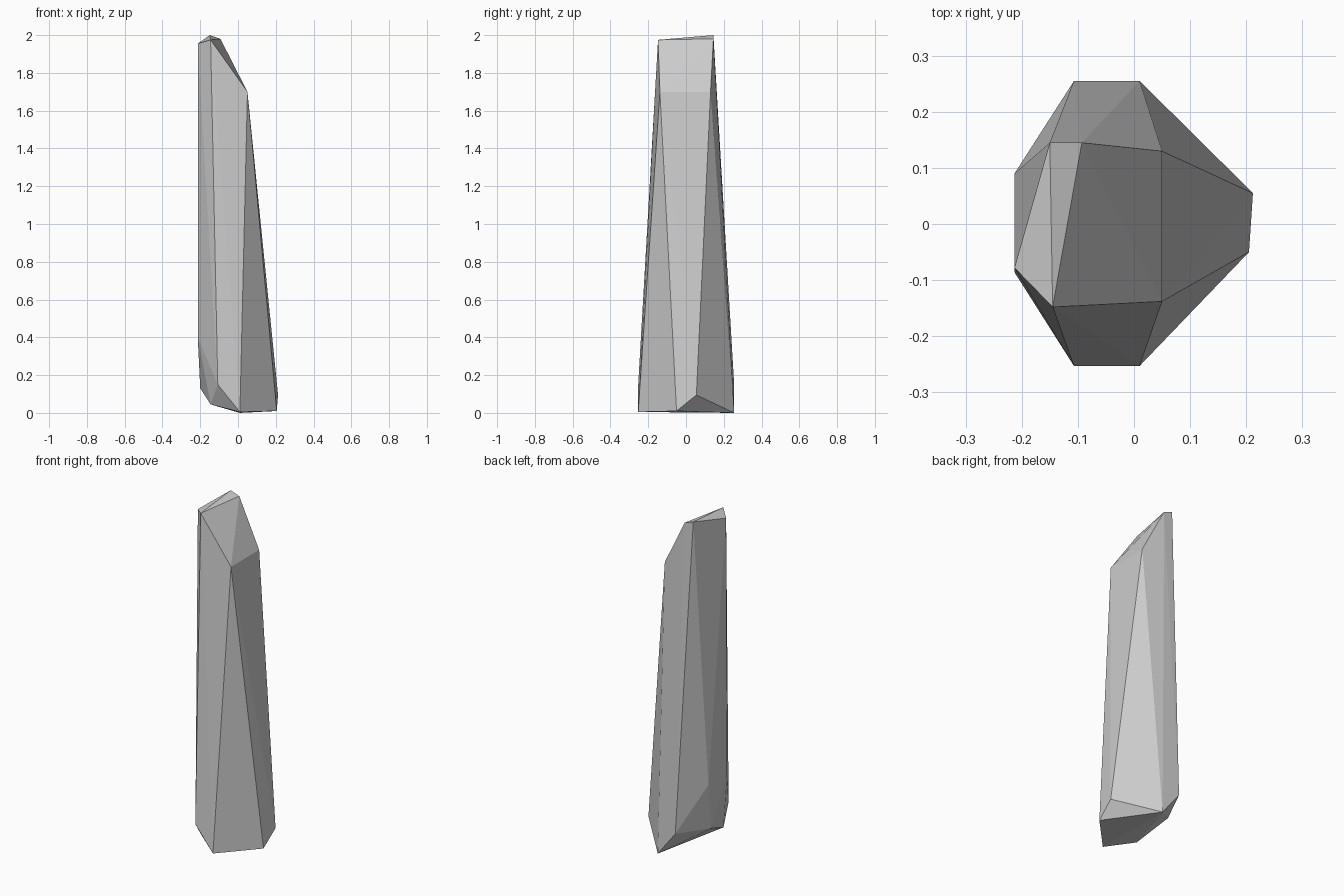
import bpy, bmesh

# Faceted standing stone: corner rings, wrapped by a convex hull
base = [(0.01, -0.253, 0.005), (0.205, -0.05, 0.01), (0.212, 0.055, 0.095),
        (0.01, 0.255, 0.0), (-0.107, 0.255, 0.15), (-0.2, 0.05, 0.13),
        (-0.145, -0.15, 0.045), (-0.107, -0.253, 0.15)]
left_side = [(-0.213, 0.09, 0.41), (-0.213, -0.086, 0.40)]
slanted_top = [(0.05, 0.13, 1.70), (0.05, -0.138, 1.70), (-0.145, -0.148, 1.975),
               (-0.213, -0.078, 1.955), (-0.15, 0.145, 2.0), (-0.093, 0.145, 1.98)]

bm = bmesh.new()
for p in base + left_side + slanted_top:
    bm.verts.new(p)
bmesh.ops.convex_hull(bm, input=bm.verts[:])
bmesh.ops.recalc_face_normals(bm, faces=bm.faces[:])

# Flat-shaded stone object
mesh = bpy.data.meshes.new("standing_stone")
bm.to_mesh(mesh)
bm.free()
stone = bpy.data.objects.new("standing_stone", mesh)
bpy.context.collection.objects.link(stone)
